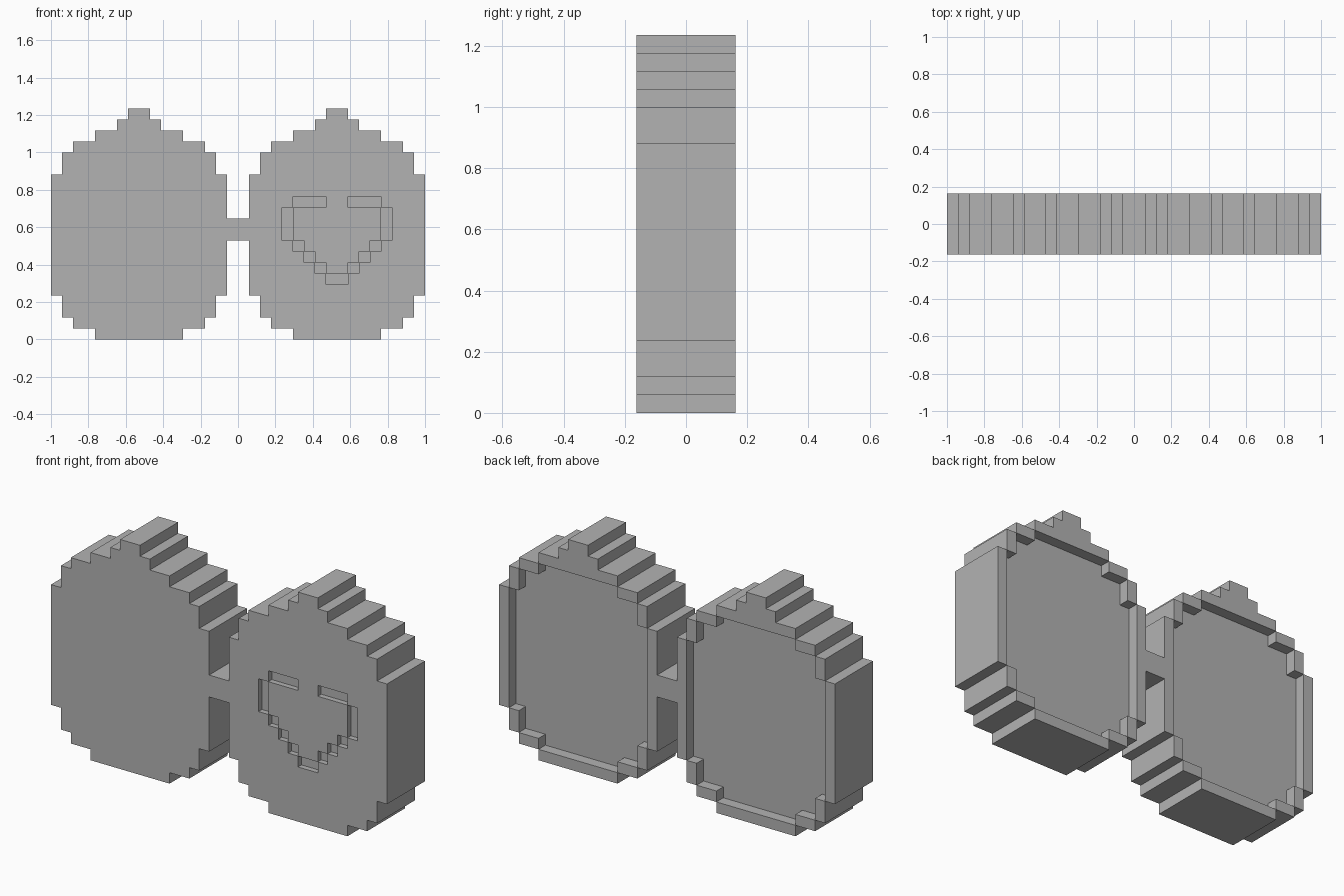
import bpy
import bmesh

U = 1 / 17          # one step of the stepped outline
HALF_DEPTH = 2.75   # in steps
CENTRE = 9          # sideways offset of each lobe, in steps

if "Cube" in bpy.data.objects:
    bpy.data.objects.remove(bpy.data.objects["Cube"], do_unlink=True)

grey = bpy.data.materials.new("plain grey")
grey.use_nodes = True
grey.diffuse_color = (0.45, 0.45, 0.45, 1)
grey.node_tree.nodes["Principled BSDF"].inputs["Base Color"].default_value = grey.diffuse_color


def stepped_slab(name, start, steps, cx, y0, y1):
    """Extrude a mirrored stair outline; steps are (half width, end height)."""
    side, z = [], start
    for half, end in steps:
        side += [(half, z), (half, end)]
        z = end
    outline = side + [(-x, h) for x, h in reversed(side)]
    bm = bmesh.new()
    face = bm.faces.new([bm.verts.new(((cx + x) * U, y0 * U, h * U)) for x, h in outline])
    grown = bmesh.ops.extrude_face_region(bm, geom=[face])["geom"]
    moved = [v for v in grown if isinstance(v, bmesh.types.BMVert)]
    bmesh.ops.translate(bm, verts=moved, vec=(0, (y1 - y0) * U, 0))
    bmesh.ops.recalc_face_normals(bm, faces=bm.faces)
    mesh = bpy.data.meshes.new(name)
    bm.to_mesh(mesh)
    bm.free()
    mesh.materials.append(grey)
    obj = bpy.data.objects.new(name, mesh)
    bpy.context.collection.objects.link(obj)
    return obj


def carve(body, cutter):
    """Subtract the cutter from the body, then discard it."""
    cutter.hide_render = True
    mod = body.modifiers.new("carve", 'BOOLEAN')
    mod.operation = 'DIFFERENCE'
    mod.solver = 'EXACT'
    mod.object = cutter
    bpy.context.view_layer.objects.active = body
    bpy.ops.object.modifier_apply(modifier=mod.name)
    bpy.data.objects.remove(cutter, do_unlink=True)


LOBE = [(4, 1), (6, 2), (7, 4), (8, 15), (7, 17), (6, 18), (4, 19), (2, 20), (1, 21)]
RECESS = [(4, 2), (6, 4), (7, 15), (6, 17), (4, 18)]
HEART = [(1, 6), (2, 7), (3, 8), (4, 9), (5, 12), (4, 13), (1, 11)]
HEART_CORE = [(1, 7), (2, 8), (3, 9), (4, 12), (1, 11)]

# Two lobes, each with a rimmed recess in the back
lobes = {}
for label, cx in (("left", CENTRE), ("right", -CENTRE)):
    lobe = stepped_slab(label + "_lobe", 0, LOBE, cx, -HALF_DEPTH, HALF_DEPTH)
    carve(lobe, stepped_slab("recess_cutter", 1, RECESS, cx, HALF_DEPTH - 1, HALF_DEPTH + 1))
    lobes[label] = lobe

# Heart groove in the left lobe, with its centre filled level with the front
groove_floor = 0.5 - HALF_DEPTH
carve(lobes["left"], stepped_slab("heart_cutter", 5, HEART, CENTRE, -HALF_DEPTH - 1, groove_floor))
stepped_slab("heart_core", 6, HEART_CORE, CENTRE, -HALF_DEPTH, groove_floor)

# Bridge joining the lobes
stepped_slab("bridge", 9, [(1, 11)], 0, -HALF_DEPTH, HALF_DEPTH)
